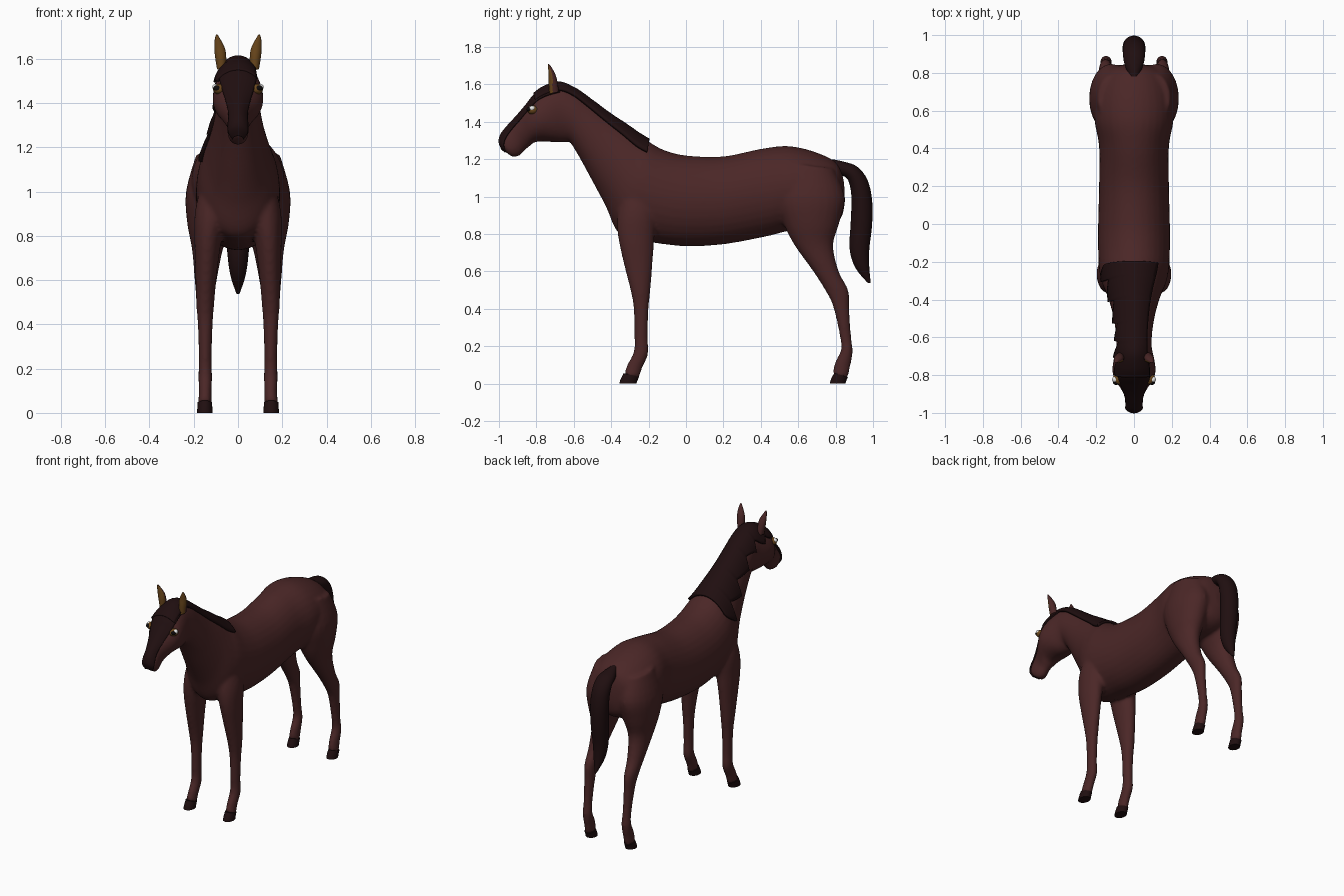
import bpy, bmesh, math
from mathutils import Vector

if "Cube" in bpy.data.objects:
    bpy.data.objects.remove(bpy.data.objects["Cube"])


def material(name, r, g, b):
    mat = bpy.data.materials.new(name)
    mat.use_nodes = True
    mat.diffuse_color = (r, g, b, 1)
    mat.node_tree.nodes["Principled BSDF"].inputs["Base Color"].default_value = (r, g, b, 1)
    return mat


coat = material("chestnut coat", .07, .02, .02)
hair = material("dark hair", .014, .0045, .005)
amber = material("amber", .15, .065, .012)
black = material("black", .004, .003, .003)
white = material("white", .85, .85, .85)


def spline(keys, steps):
    """Smooth in-between rings through the key rings."""
    rows = []
    for i in range(len(keys) - 1):
        a, b, c, d = (keys[max(0, min(len(keys) - 1, i + k))] for k in (-1, 0, 1, 2))
        for s in range(steps):
            t = s / steps
            rows.append([q + t * ((r - p) + t * ((2 * p - 5 * q + 4 * r - u) + t * (3 * q - p - 3 * r + u))) / 2
                         for p, q, r, u in zip(a, b, c, d)])
    return rows + [list(keys[-1])]


def ring_point(row, angle, grow=0):
    """Row: upper y, z; lower y, z; half width; centre x."""
    ya, za, yb, zb, width = row[:5]
    x = row[5] if len(row) > 5 else 0
    half = Vector((0, ya - yb, za - zb)) / 2
    centre = Vector((x, (ya + yb) / 2, (za + zb) / 2))
    up = half.normalized() * (half.length + grow)
    return centre + up * math.cos(angle) + Vector(((width + grow) * math.sin(angle), 0, 0))


def add_loft(bm, keys, steps=4, sides=24):
    rings = [[bm.verts.new(ring_point(row, math.tau * k / sides)) for k in range(sides)]
             for row in spline(keys, steps)]
    for a, b in zip(rings, rings[1:]):
        for k in range(sides):
            n = (k + 1) % sides
            bm.faces.new((a[k], a[n], b[n], b[k]))
    bm.faces.new(rings[0])
    bm.faces.new(rings[-1])


def finish(name, bm, *mats):
    bmesh.ops.recalc_face_normals(bm, faces=bm.faces)
    mesh = bpy.data.meshes.new(name)
    for f in bm.faces:
        f.smooth = len(f.verts) <= 4
    bm.to_mesh(mesh)
    bm.free()
    for mat in mats:
        mesh.materials.append(mat)
    obj = bpy.data.objects.new(name, mesh)
    bpy.context.collection.objects.link(obj)
    return obj


def loft(name, keys, mat):
    bm = bmesh.new()
    add_loft(bm, keys)
    return finish(name, bm, mat)


def sheet(name, keys, mat, grow, thickness, right, left):
    """A strip of hair that follows the body rings between two angles."""
    bm = bmesh.new()
    rows = spline(keys, 6)
    grid = []
    for i, row in enumerate(rows):
        t = i / (len(rows) - 1)
        a, b = math.radians(right(t)), math.radians(left(t))
        grid.append([bm.verts.new(ring_point(row, a + (b - a) * k / 16, grow)) for k in range(17)])
    for a, b in zip(grid, grid[1:]):
        for k in range(16):
            bm.faces.new((a[k], a[k + 1], b[k + 1], b[k]))
    obj = finish(name, bm, mat)
    solid = obj.modifiers.new("thickness", 'SOLIDIFY')
    solid.thickness = thickness
    solid.offset = 0


def ball(name, centre, size, mat):
    bm = bmesh.new()
    bmesh.ops.create_uvsphere(bm, u_segments=20, v_segments=12, radius=1)
    bmesh.ops.scale(bm, vec=size, verts=bm.verts)
    bmesh.ops.translate(bm, vec=centre, verts=bm.verts)
    finish(name, bm, mat)


def mirrored(keys, side):
    return [(*k[:5], k[5] * side) for k in keys]


# Trunk rings from rump to withers
trunk = [
    (.845, 1.08, .85, .97, .03), (.81, 1.175, .825, .88, .14), (.7, 1.235, .74, .83, .2),
    (.55, 1.27, .57, .82, .21), (.4, 1.255, .42, .785, .185), (.2, 1.215, .2, .745, .185),
    (0, 1.22, 0, .735, .19), (-.12, 1.25, -.15, .75, .19)]
# Neck rings from withers to poll
neck = [
    (-.2, 1.295, -.27, .77, .185), (-.25, 1.325, -.365, .81, .17), (-.33, 1.38, -.43, .95, .14),
    (-.42, 1.44, -.51, 1.1, .115), (-.52, 1.515, -.57, 1.21, .1), (-.6, 1.57, -.62, 1.29, .094)]
# Head rings from poll to lips
head = [
    (-.68, 1.6, -.64, 1.29, .095), (-.76, 1.575, -.7, 1.29, .11), (-.81, 1.54, -.76, 1.295, .114),
    (-.85, 1.49, -.81, 1.29, .097), (-.9, 1.43, -.835, 1.27, .07), (-.95, 1.375, -.86, 1.25, .05),
    (-.985, 1.33, -.89, 1.22, .048), (-.995, 1.29, -.92, 1.21, .042), (-.98, 1.25, -.94, 1.22, .02)]
front_leg = [
    (-.33, 1.08, -.2, 1.08, .05, .1), (-.365, .92, -.16, .92, .075, .118),
    (-.365, .8, -.17, .77, .062, .135), (-.335, .65, -.178, .65, .05, .143),
    (-.297, .5, -.19, .5, .041, .148), (-.28, .4, -.2, .4, .034, .148),
    (-.276, .25, -.204, .25, .029, .148), (-.28, .17, -.202, .16, .031, .148),
    (-.315, .1, -.235, .08, .029, .148), (-.332, .05, -.252, .03, .031, .15)]
hind_leg = [
    (.54, 1.18, .79, 1.15, .08, .11), (.48, 1, .848, 1, .115, .12), (.52, .86, .82, .86, .1, .13),
    (.58, .74, .787, .74, .07, .138), (.68, .6, .817, .6, .05, .146), (.755, .48, .868, .5, .037, .15),
    (.79, .4, .873, .4, .031, .15), (.823, .25, .883, .25, .027, .148), (.828, .18, .892, .17, .03, .148),
    (.795, .11, .876, .08, .029, .148), (.785, .05, .864, .03, .031, .15)]

# Body with legs, fused into one smooth skin
bm = bmesh.new()
add_loft(bm, trunk + neck + head, 6, 32)
for side in (1, -1):
    add_loft(bm, mirrored(front_leg, side))
    add_loft(bm, mirrored(hind_leg, side))
body = finish("body", bm, coat)
fuse = body.modifiers.new("fuse", 'REMESH')
fuse.mode = 'VOXEL'
fuse.voxel_size = .011
fuse.use_smooth_shade = True
relax = body.modifiers.new("relax", 'SMOOTH')
relax.factor = .5
relax.iterations = 5

# Mane hanging to one side in locks, and the dark face
sheet("mane", neck + head[:3], hair, .008, .016,
      lambda t: -50 - 32 * ((t * 6) % 1) * min(1, 4 * (1 - t)), lambda t: 40)
sheet("face_blaze", head, hair, .004, .009,
      lambda t: -44 - 35 * t ** 4, lambda t: 44 + 35 * t ** 4)

# Tail
loft("tail", [
    (.78, 1.2, .8, 1.11, .03), (.85, 1.185, .84, 1.11, .05), (.915, 1.16, .865, 1.09, .058),
    (.97, 1.09, .88, 1.04, .06), (.995, .98, .885, .97, .06), (.995, .85, .88, .85, .056),
    (.98, .72, .875, .72, .048), (.98, .62, .905, .62, .034), (.988, .537, .97, .54, .007)], hair)

ear_keys = [
    (-.73, 1.55, -.68, 1.56, .02, .075), (-.735, 1.61, -.685, 1.6, .025, .078),
    (-.735, 1.65, -.695, 1.645, .024, .083), (-.737, 1.69, -.715, 1.685, .013, .092),
    (-.737, 1.71, -.733, 1.71, .003, .096)]

for side, word in ((1, "left"), (-1, "right")):
    # Hooves
    for part, front, back in (("front_hoof", -.357, -.265), ("hind_hoof", .768, .852)):
        loft(f"{word}_{part}", mirrored([
            (front + .024, .056, back + .014, .036, .033, .15),
            (front + .008, .025, back + .006, .018, .034, .15),
            (front, 0, back, 0, .035, .15)], side), hair)
    # Ear with amber front faces
    ear = loft(f"{word}_ear", mirrored(ear_keys, side), coat)
    ear.data.materials.append(amber)
    for p in ear.data.polygons:
        p.material_index = int(p.normal.y < -.15)
    # Eye
    ball(f"{word}_eyelid", (.085 * side, -.82, 1.463), (.028, .03, .024), amber)
    ball(f"{word}_eyeball", (.101 * side, -.823, 1.472), (.015, .016, .014), white)
    ball(f"{word}_pupil", (.094 * side, -.838, 1.467), (.018, .014, .013), black)
